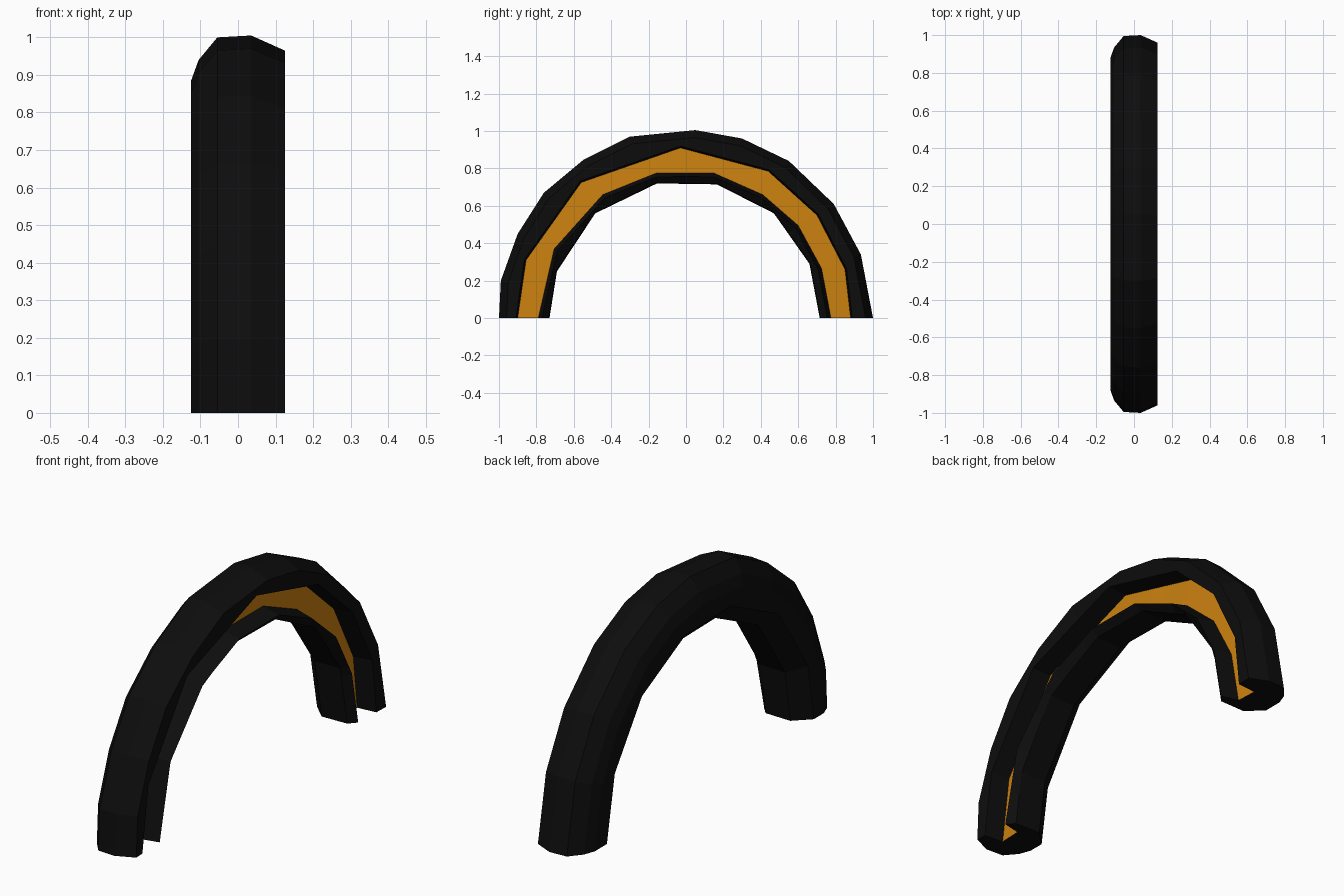
import bpy, bmesh, math
from mathutils import Vector

if "Cube" in bpy.data.objects:
    bpy.data.objects.remove(bpy.data.objects["Cube"])

# Side contours of the arch as (y, z), from the -y foot over the top to the +y foot
OUTER = [(-1, 0), (-.99, .2), (-.9, .45), (-.76, .67), (-.55, .845), (-.3, .97), (.05, 1.005),
         (.3, .96), (.55, .84), (.79, .61), (.935, .34), (1, 0)]
INNER = [(-.73, 0), (-.69, .25), (-.485, .56), (-.155, .72), (.165, .715), (.47, .56), (.66, .29), (.715, 0)]
GROOVE_OUT = [(-.9, 0), (-.855, .31), (-.56, .725), (-.03, .91), (.44, .785), (.7, .55), (.85, .26), (.88, 0)]
GROOVE_IN = [(-.79, 0), (-.705, .37), (-.445, .66), (-.16, .775), (.15, .775), (.41, .66),
             (.6, .495), (.725, .265), (.775, 0)]

# Every corner angle of every contour, so all contours can share the same stations
ANGLES = sorted({round(math.atan2(z, y), 4) if 0 < z else (0.0 if y > 0 else math.pi)
                 for c in (OUTER, INNER, GROOVE_OUT, GROOVE_IN) for y, z in c})


def at_angle(contour, a):
    """Point where a ray from the centre crosses the contour."""
    if a == 0.0:
        return Vector(contour[-1])
    if a == math.pi:
        return Vector(contour[0])
    d = Vector((math.cos(a), math.sin(a)))
    for p, q in zip(contour, contour[1:]):
        p, q = Vector(p), Vector(q)
        cp, cq = d.x * p.y - d.y * p.x, d.x * q.y - d.y * q.x
        if cp >= 0 >= cq and cp != cq:
            return p + (q - p) * (cp / (cp - cq))
    return Vector(contour[-1])


def material(name, rgb):
    m = bpy.data.materials.new(name)
    m.diffuse_color = (*rgb, 1)
    m.use_nodes = True
    m.node_tree.nodes["Principled BSDF"].inputs["Base Color"].default_value = m.diffuse_color
    return m


def sweep(name, strands, mat, capped=False):
    """Skin neighbouring strands (x, contour, scale) along the arch."""
    bm = bmesh.new()
    rings = []
    for a in ANGLES:
        ring = []
        for x, contour, scale in strands:
            p = at_angle(contour, a) * scale
            ring.append(bm.verts.new((x, p.x, p.y)))
        rings.append(ring)
    for r0, r1 in zip(rings, rings[1:]):
        for i in range(len(strands) - 1):
            bm.faces.new((r0[i], r0[i + 1], r1[i + 1], r1[i]))
    if capped:
        bm.faces.new(rings[0])
        bm.faces.new(rings[-1])
    bmesh.ops.recalc_face_normals(bm, faces=bm.faces)
    # The open strip must face +x
    if not capped and sum(f.normal.x for f in bm.faces) < 0:
        bmesh.ops.reverse_faces(bm, faces=bm.faces)
    me = bpy.data.meshes.new(name)
    bm.to_mesh(me)
    bm.free()
    me.materials.append(mat)
    ob = bpy.data.objects.new(name, me)
    bpy.context.collection.objects.link(ob)
    return ob


black = material("black_rubber", (.004, .004, .004))
orange = material("orange_band", (.6, .22, .005))

floor_out = (.025, GROOVE_OUT, 1)
floor_in = (.03, GROOVE_IN, 1)

# Black arch, cross-section from the groove's outer wall round the back to its inner wall
sweep("arch_casing", [
    floor_out, (.122, GROOVE_OUT, 1.01), (.125, OUTER, .96),
    (.035, OUTER, 1), (-.055, OUTER, .995), (-.105, OUTER, .935), (-.125, OUTER, .88),
    (-.125, INNER, 1.1), (-.05, INNER, 1), (.085, INNER, 1.005),
    (.118, GROOVE_IN, .975), floor_in], black, capped=True)

# Orange band on the groove floor
sweep("groove_band", [floor_out, floor_in], orange)
